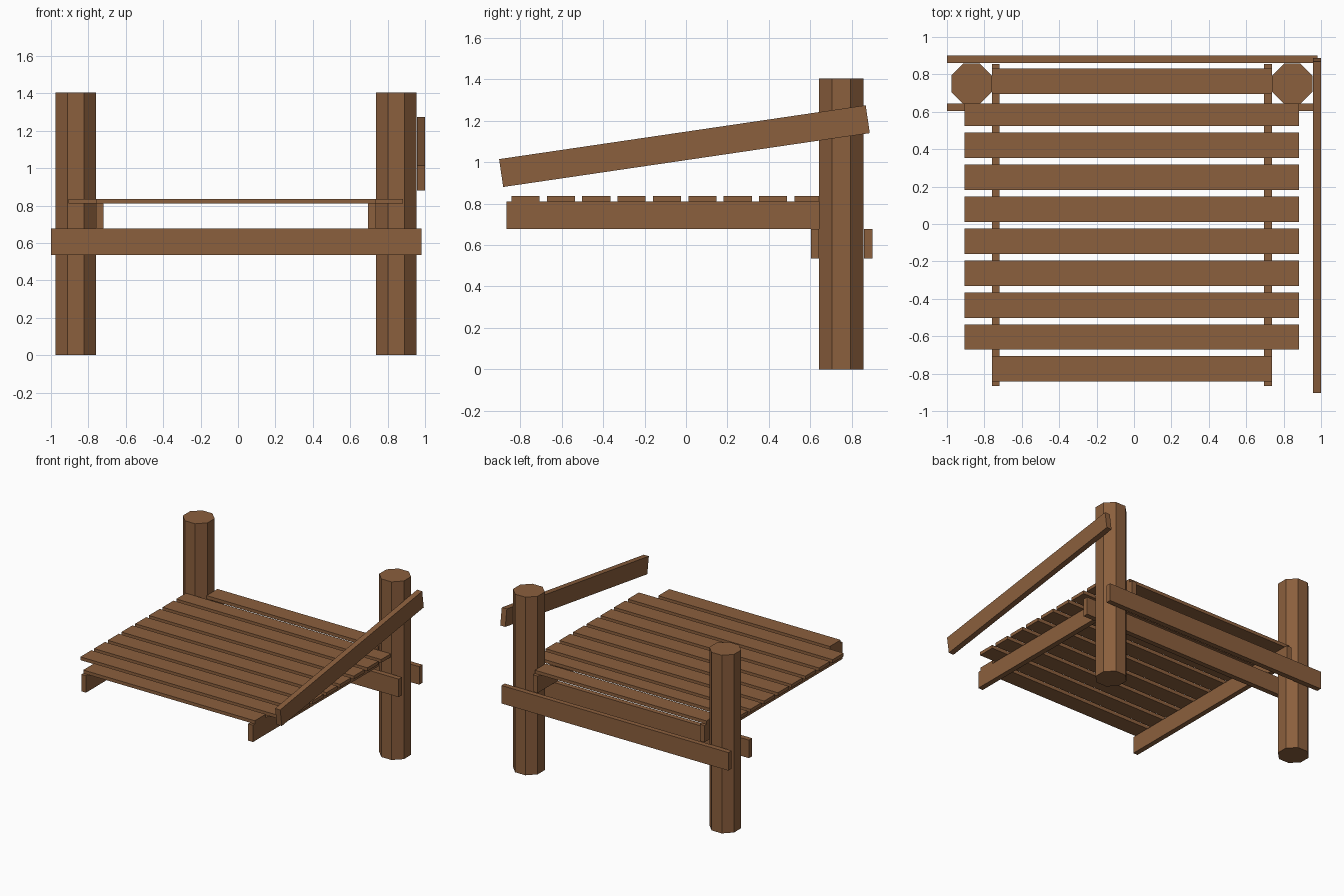
import bpy, math

if "Cube" in bpy.data.objects:
    bpy.data.objects.remove(bpy.data.objects["Cube"])

wood = bpy.data.materials.new("wood")
wood.diffuse_color = (0.26, 0.115, 0.047, 1)
wood.use_nodes = True
wood.node_tree.nodes["Principled BSDF"].inputs["Base Color"].default_value = wood.diffuse_color


def finish(name):
    ob = bpy.context.object
    ob.name = name
    ob.data.materials.append(wood)
    return ob


def box(name, x, y, z):
    """Axis-aligned board from (min, max) ranges."""
    bpy.ops.mesh.primitive_cube_add(size=1, location=[(a + b) / 2 for a, b in (x, y, z)])
    ob = finish(name)
    ob.scale = [b - a for a, b in (x, y, z)]
    bpy.ops.object.transform_apply(location=False, rotation=False, scale=True)
    return ob


# Octagonal posts, flat side facing front
POST_H, APOTHEM = 1.405, 0.1075
for side, x in (("left", -0.868), ("right", 0.846)):
    bpy.ops.mesh.primitive_cylinder_add(
        vertices=8, radius=APOTHEM / math.cos(math.pi / 8), depth=POST_H,
        location=(x, 0.75, POST_H / 2), rotation=(0, 0, math.pi / 8))
    finish(side + "_post")

# Cross beams clamping the posts
box("front_cross_beam", (-1.0, 0.98), (0.603, 0.643), (0.535, 0.677))
box("back_cross_beam", (-1.0, 0.98), (0.86, 0.90), (0.535, 0.677))

# Joists under the deck
box("left_joist", (-0.76, -0.72), (-0.866, 0.856), (0.677, 0.81))
box("right_joist", (0.695, 0.737), (-0.866, 0.856), (0.677, 0.81))

# Deck planks: the first and last are shorter, the ninth is trimmed at the posts
for i in range(10):
    y = -0.775 + i * 0.1708
    x = (-0.76, 0.737) if i in (0, 9) else (-0.905, 0.883)
    y_max = 0.643 if i == 8 else y + 0.068
    box(f"deck_plank_{i + 1}", x, (y - 0.068, y_max), (0.81, 0.836))

# Sloping hand rail on the right
rail = box("hand_rail", (0.956, 1.0), (-0.902, 0.887), (1.0095, 1.1455))
rail.rotation_euler.x = math.radians(8.36)
